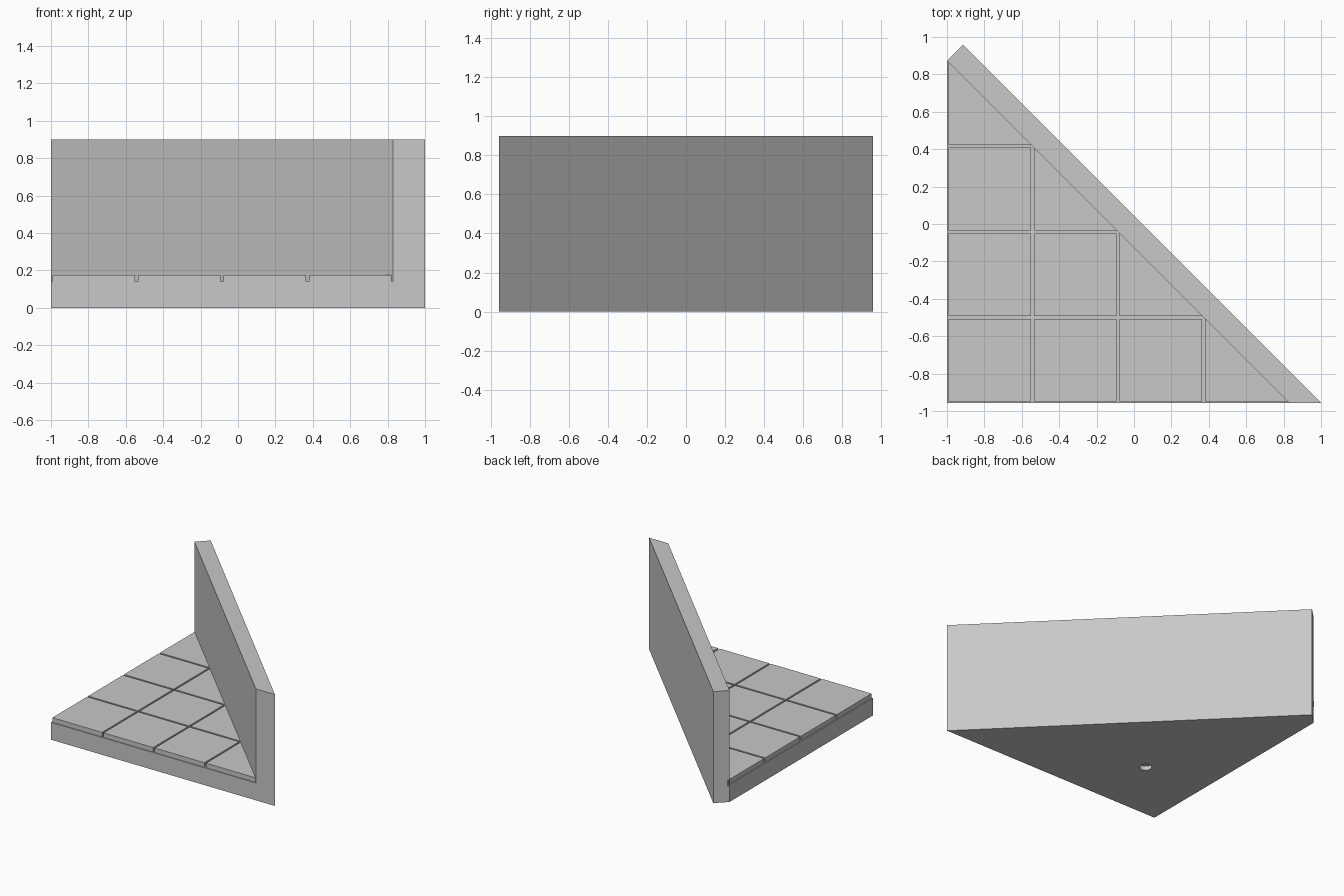
import bpy
import bmesh
from mathutils import Vector

if "Cube" in bpy.data.objects:
    bpy.data.objects.remove(bpy.data.objects["Cube"], do_unlink=True)

X0, Y0 = -1.0, -0.957        # right-angle corner of the floor
LEG = 1.829                  # leg of the triangular floor
WALL = 0.0855                # wall offset along each axis
FLOOR, TILE_TOP, WALL_TOP = 0.14, 0.177, 0.9
CELL = LEG / 4
GAP = 0.007                  # half a joint between tiles

stone = bpy.data.materials.new("stone_grey")
stone.use_nodes = True
stone.diffuse_color = (0.58, 0.58, 0.58, 1)
stone.node_tree.nodes["Principled BSDF"].inputs["Base Color"].default_value = stone.diffuse_color


def prism(bm, points, z0, z1):
    """Add a closed upright prism; return its bottom and top faces."""
    low = [bm.verts.new((x, y, z0)) for x, y in points]
    high = [bm.verts.new((x, y, z1)) for x, y in points]
    bottom = bm.faces.new(low[::-1])
    top = bm.faces.new(high)
    n = len(points)
    for i in range(n):
        j = (i + 1) % n
        bm.faces.new((low[i], low[j], high[j], high[i]))
    return bottom, top


def finish(name, bm):
    bmesh.ops.recalc_face_normals(bm, faces=bm.faces[:])
    mesh = bpy.data.meshes.new(name)
    bm.to_mesh(mesh)
    bm.free()
    mesh.materials.append(stone)
    obj = bpy.data.objects.new(name, mesh)
    bpy.context.collection.objects.link(obj)
    return obj


def split_at_wall(face):
    """Cut a horizontal face along the wall line; return floor and wall parts."""
    def corner(x, y):
        return min(face.verts, key=lambda v: (v.co.xy - Vector((x, y))).length)
    new, _ = bmesh.utils.face_split(face, corner(X0 + LEG, Y0), corner(X0, Y0 + LEG))
    return sorted((face, new), key=lambda f: sum(f.calc_center_median().xy))


def raise_faces(bm, faces, height):
    result = bmesh.ops.extrude_face_region(bm, geom=faces)
    verts = [g for g in result["geom"] if isinstance(g, bmesh.types.BMVert)]
    bmesh.ops.translate(bm, verts=verts, vec=(0, 0, height))


# Base and diagonal wall as one body
bm = bmesh.new()
outline = [(X0, Y0), (X0 + LEG, Y0), (X0 + LEG + 2 * WALL, Y0),
           (X0 + WALL, Y0 + LEG + WALL), (X0, Y0 + LEG)]
bottom, top = prism(bm, outline, 0, FLOOR)
bm.normal_update()
underside, _ = split_at_wall(bottom)
_, wall_foot = split_at_wall(top)
raise_faces(bm, [wall_foot], WALL_TOP - FLOOR)

# Triangular channel under the base
bm.normal_update()
bmesh.ops.inset_region(bm, faces=[underside], thickness=0.047, use_even_offset=True)
ring = bmesh.ops.inset_region(bm, faces=[underside], thickness=0.034, use_even_offset=True)
raise_faces(bm, ring["faces"], 0.035)

# Merge the flush upright faces
bmesh.ops.recalc_face_normals(bm, faces=bm.faces[:])
bm.normal_update()
flush = [e for e in bm.edges if len(e.link_faces) == 2
         and all(abs(f.normal.z) < 0.01 for f in e.link_faces)
         and e.calc_face_angle() < 0.01]
bmesh.ops.dissolve_edges(bm, edges=flush, use_verts=False)
body = finish("base_and_wall", bm)

# Round socket under the base
bm = bmesh.new()
bmesh.ops.create_cone(bm, cap_ends=True, segments=32, radius1=0.046, radius2=0.046, depth=0.07)
bmesh.ops.translate(bm, verts=bm.verts[:], vec=(X0 + 0.53, Y0 + 0.53, 0))
cutter = finish("socket_cutter", bm)
cutter.hide_render = True
cutter.display_type = 'WIRE'
cut = body.modifiers.new("socket", 'BOOLEAN')
cut.operation = 'DIFFERENCE'
cut.solver = 'EXACT'
cut.object = cutter

# Apply the cut and remove the helper
bpy.context.view_layer.objects.active = body
body.select_set(True)
bpy.ops.object.modifier_apply(modifier=cut.name)
bpy.data.objects.remove(cutter, do_unlink=True)

# Floor tiles: squares, with triangles running into the wall
for row in range(4):
    for col in range(4 - row):
        bm = bmesh.new()
        x, y = X0 + col * CELL + GAP, Y0 + row * CELL + GAP
        if row + col == 3:
            side = CELL - 2 * GAP + 0.02
            points = [(x, y), (x + side, y), (x, y + side)]
        else:
            side = CELL - 2 * GAP
            points = [(x, y), (x + side, y), (x + side, y + side), (x, y + side)]
        prism(bm, points, FLOOR - 0.01, TILE_TOP)
        finish(f"floor_tile_{row + 1}_{col + 1}", bm)
